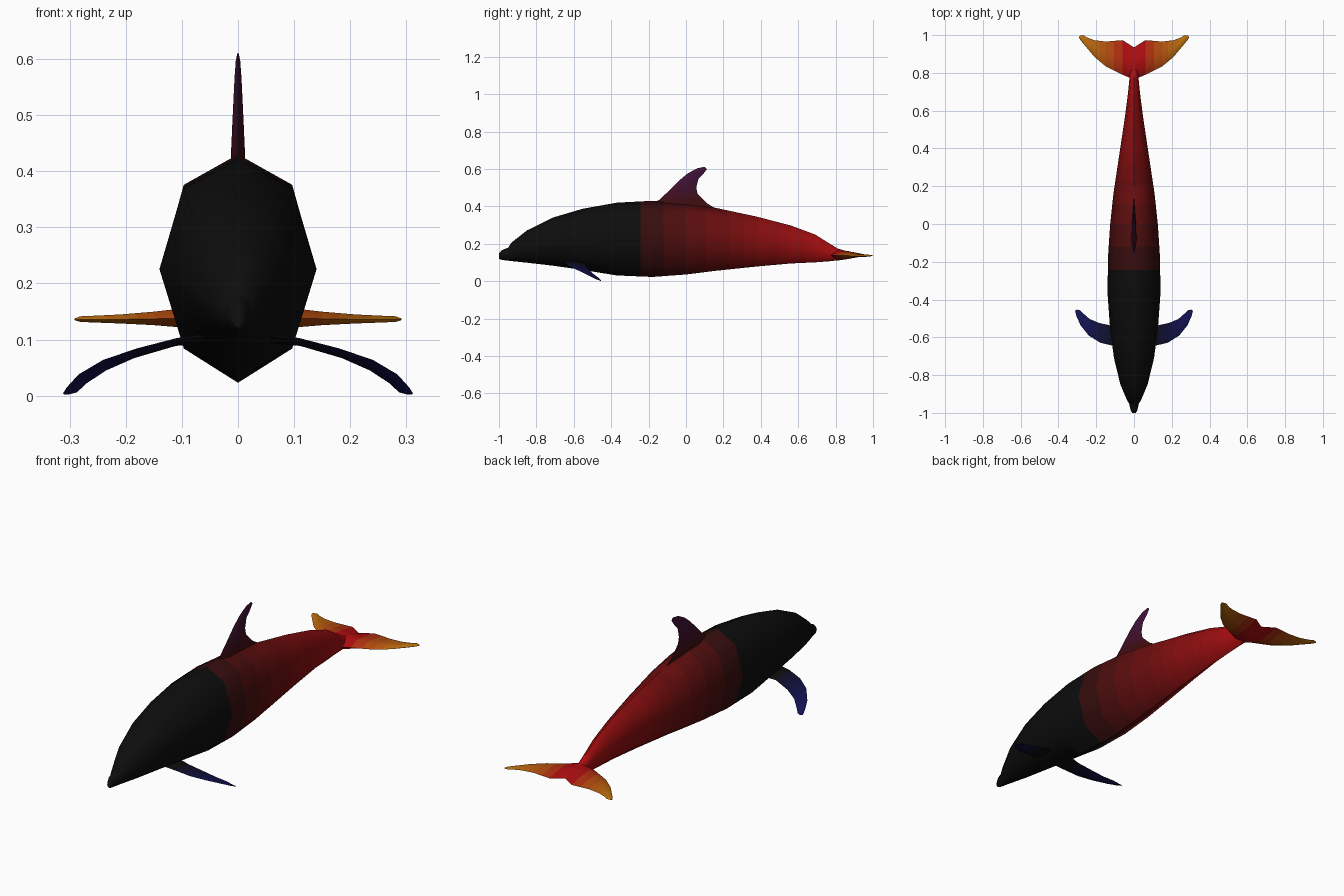
import bpy, math
from mathutils import Vector

if "Cube" in bpy.data.objects:
    bpy.data.objects.remove(bpy.data.objects["Cube"])

BLACK, RED = (.004, .004, .004), (.42, .004, .005)
ORANGE, NAVY, PURPLE = (.5, .16, .004), (.006, .006, .09), (.05, .006, .04)
mats = {}


def material(a, b, t):
    """Colour step between a and b, quantised so materials are shared."""
    t = round(max(0, min(1, t)) * 12) / 12
    key = (a, b, t)
    if key not in mats:
        m = bpy.data.materials.new("tone")
        m.diffuse_color = [p + (q - p) * t for p, q in zip(a, b)] + [1]
        m.use_nodes = True
        m.node_tree.nodes["Principled BSDF"].inputs["Base Color"].default_value = m.diffuse_color
        mats[key] = m
    return mats[key]


def loft(name, rings, tone, split=2):
    """Skin closed rings; split each span so the colour can fade along it."""
    fine = []
    for a, b in zip(rings, rings[1:]):
        fine += [[p.lerp(q, k / split) for p, q in zip(a, b)] for k in range(split)]
    fine.append(rings[-1])
    n = len(rings[0])
    verts = [v for r in fine for v in r]
    faces = [(i * n + j, i * n + (j + 1) % n, (i + 1) * n + (j + 1) % n, (i + 1) * n + j)
             for i in range(len(fine) - 1) for j in range(n)]
    faces += [tuple(range(n))[::-1], tuple(range(len(verts) - n, len(verts)))]
    me = bpy.data.meshes.new(name)
    me.from_pydata(verts, [], faces)
    ob = bpy.data.objects.new(name, me)
    bpy.context.collection.objects.link(ob)
    slots = {}
    for f in me.polygons:
        m = material(*tone(f.center))
        if m not in slots:
            slots[m] = len(slots)
            me.materials.append(m)
        f.material_index = slots[m]
    bpy.ops.object.select_all(action='DESELECT')
    ob.select_set(True)
    bpy.context.view_layer.objects.active = ob
    bpy.ops.object.mode_set(mode='EDIT')
    bpy.ops.mesh.select_all(action='SELECT')
    bpy.ops.mesh.normals_make_consistent(inside=False)
    bpy.ops.object.mode_set(mode='OBJECT')
    bpy.ops.object.shade_smooth_by_angle(angle=math.radians(60))
    return ob


def fin(name, stations, axis, tone):
    """Stations: leading point, trailing point, half thickness along axis."""
    rings = []
    for lead, trail, h in stations:
        a, b, n = Vector(lead), Vector(trail), Vector(axis) * h
        rings.append([a, a.lerp(b, .25) + n, a.lerp(b, .6) + n * .7, b,
                      a.lerp(b, .6) - n * .7, a.lerp(b, .25) - n])
    return loft(name, rings, tone)


# Body: y, top, bottom, half width
profile = [(-1, .148, .120, .010), (-.985, .166, .114, .018), (-.95, .18, .11, .026),
           (-.935, .205, .108, .036), (-.85, .272, .099, .072), (-.71, .341, .083, .106),
           (-.55, .388, .06, .127), (-.37, .42, .031, .14), (-.18, .43, .023, .138),
           (0, .416, .036, .126), (.16, .392, .056, .109), (.38, .345, .079, .076),
           (.56, .298, .095, .049), (.69, .25, .101, .032), (.77, .2, .107, .024),
           (.81, .175, .112, .022), (.92, .143, .134, .01)]
octagon = [(0, 1), (.7, .867), (1, .5), (.7, .15), (0, 0), (-.7, .15), (-1, .5), (-.7, .867)]
body = [[Vector((w * u, y, lo + (hi - lo) * v)) for u, v in octagon]
        for y, hi, lo, w in profile]
loft("body", body, lambda c: (BLACK, RED, max(0, (c.y + .4) / 1.2) ** 1.5), 3)

# Dorsal fin
fin("dorsal_fin", [
    ((0, -.19, .41), (0, .19, .37), .014), ((0, -.14, .437), (0, .115, .415), .0125),
    ((0, -.08, .495), (0, .062, .467), .01), ((0, -.035, .54), (0, .055, .5), .008),
    ((0, .01, .577), (0, .066, .547), .006), ((0, .06, .604), (0, .092, .573), .004),
    ((0, .10, .612), (0, .112, .6), .0015)], (1, 0, 0),
    lambda c: ((.05, .004, .005), PURPLE, (c.z - .43) / .12))

# Flippers and tail flukes, mirrored left and right
for side, s in (("right", 1), ("left", -1)):
    fin(side + "_flipper", [
        ((s * .06, -.65, .105), (s * .06, -.53, .095), .008),
        ((s * .11, -.645, .099), (s * .11, -.54, .089), .006),
        ((s * .18, -.628, .083), (s * .185, -.524, .067), .005),
        ((s * .24, -.59, .064), (s * .235, -.503, .045), .005),
        ((s * .284, -.535, .038), (s * .27, -.472, .022), .004),
        ((s * .305, -.487, .015), (s * .287, -.456, .006), .003),
        ((s * .312, -.46, .004), (s * .303, -.453, .002), .001)], (0, 0, 1),
        lambda c: (BLACK, NAVY, (abs(c.x) - .1) / .18))
    fin(side + "_fluke", [
        ((0, .765, .14), (0, .935, .14), .03),
        ((s * .06, .79, .139), (s * .06, .973, .14), .021),
        ((s * .15, .835, .137), (s * .15, .966, .14), .012),
        ((s * .21, .885, .136), (s * .21, .973, .139), .008),
        ((s * .26, .945, .136), (s * .25, .988, .138), .006),
        ((s * .285, .975, .136), (s * .268, 1, .138), .005),
        ((s * .292, .99, .136), (s * .284, .998, .137), .002)], (0, 0, 1),
        lambda c: (RED, ORANGE, (abs(c.x) - .05) / .2))
